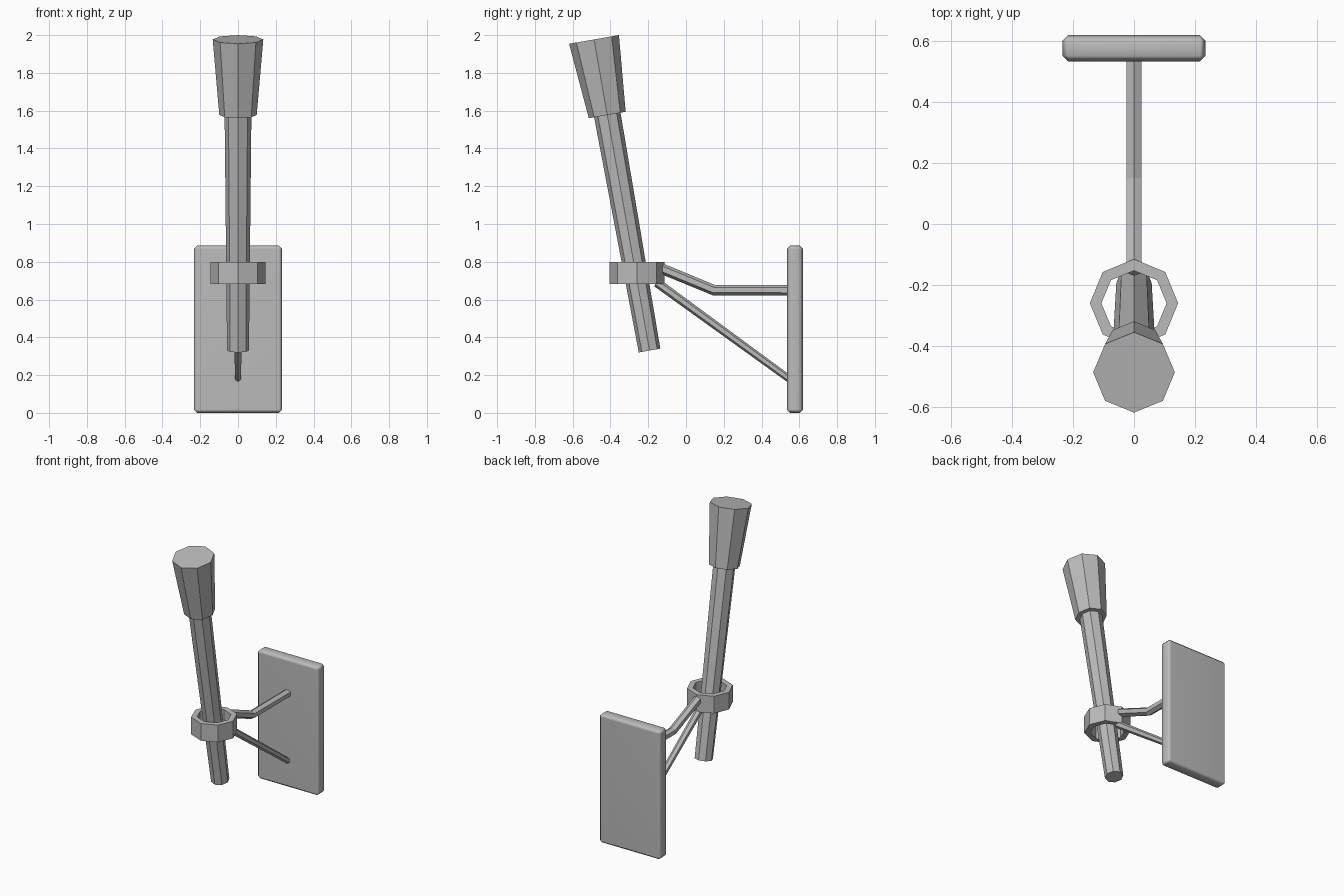
import bpy
import bmesh
import math
from mathutils import Vector, Matrix

cube = bpy.data.objects.get("Cube")
if cube:
    bpy.data.objects.remove(cube, do_unlink=True)

# Single grey material
GREY = (0.5, 0.5, 0.5, 1)
grey = bpy.data.materials.new("plain grey")
grey.use_nodes = True
grey.diffuse_color = GREY
grey.node_tree.nodes["Principled BSDF"].inputs["Base Color"].default_value = GREY


def make_object(name, bm):
    bmesh.ops.recalc_face_normals(bm, faces=bm.faces)
    mesh = bpy.data.meshes.new(name)
    bm.to_mesh(mesh)
    bm.free()
    mesh.materials.append(grey)
    obj = bpy.data.objects.new(name, mesh)
    bpy.context.collection.objects.link(obj)
    return obj


def tube(name, path, radii, sides):
    """Sweep a polygon with one corner upward along a path in the YZ plane."""
    points = [Vector((0, y, z)) for y, z in path]
    side = Vector((1, 0, 0))
    bm = bmesh.new()
    rings = []
    for i, (p, r) in enumerate(zip(points, radii)):
        before = (p - points[i - 1]).normalized() if i else Vector()
        after = (points[i + 1] - p).normalized() if i < len(points) - 1 else Vector()
        up = side.cross((before + after).normalized())
        turns = [math.tau * k / sides for k in range(sides)]
        rings.append([bm.verts.new(p + r * (math.cos(a) * up + math.sin(a) * side))
                      for a in turns])
    for low, high in zip(rings, rings[1:]):
        for k in range(sides):
            n = (k + 1) % sides
            bm.faces.new((low[k], low[n], high[n], high[k]))
    bm.faces.new(rings[0])
    bm.faces.new(rings[-1])
    return make_object(name, bm)


# Bevelled wall plate
bm = bmesh.new()
bmesh.ops.create_cube(bm, size=1, matrix=Matrix.Translation((0, 0.577, 0.443))
                      @ Matrix.Diagonal((0.468, 0.086, 0.886, 1)))
plate = make_object("wall_plate", bm)
bevel = plate.modifiers.new("Bevel", "BEVEL")
bevel.width = 0.018
bevel.segments = 1
plate.data.shade_smooth()
plate.modifiers.new("Weighted Normals", "WEIGHTED_NORMAL")

# Tilted handle and flared head
tube("torch_handle", [(-0.193, 0.33), (-0.417, 1.58)], [0.058, 0.071], 8)
tube("torch_head", [(-0.417, 1.577), (-0.487, 1.977)], [0.099, 0.134], 8)

# Octagonal holding ring
bm = bmesh.new()
loops = []
for radius, z in ((0.145, 0.682), (0.145, 0.8), (0.107, 0.8), (0.107, 0.682)):
    loops.append([bm.verts.new((radius * math.cos(k * math.tau / 8),
                                radius * math.sin(k * math.tau / 8) - 0.26, z))
                  for k in range(8)])
for i in range(4):
    a, b = loops[i], loops[(i + 1) % 4]
    for k in range(8):
        n = (k + 1) % 8
        bm.faces.new((a[k], a[n], b[n], b[k]))
make_object("holding_ring", bm)

# Bracket arms joining the ring to the plate
tube("upper_arm", [(-0.135, 0.766), (0.147, 0.65), (0.55, 0.65)], [0.028] * 3, 6)
tube("lower_arm", [(-0.155, 0.69), (0.55, 0.177)], [0.024, 0.019], 6)
